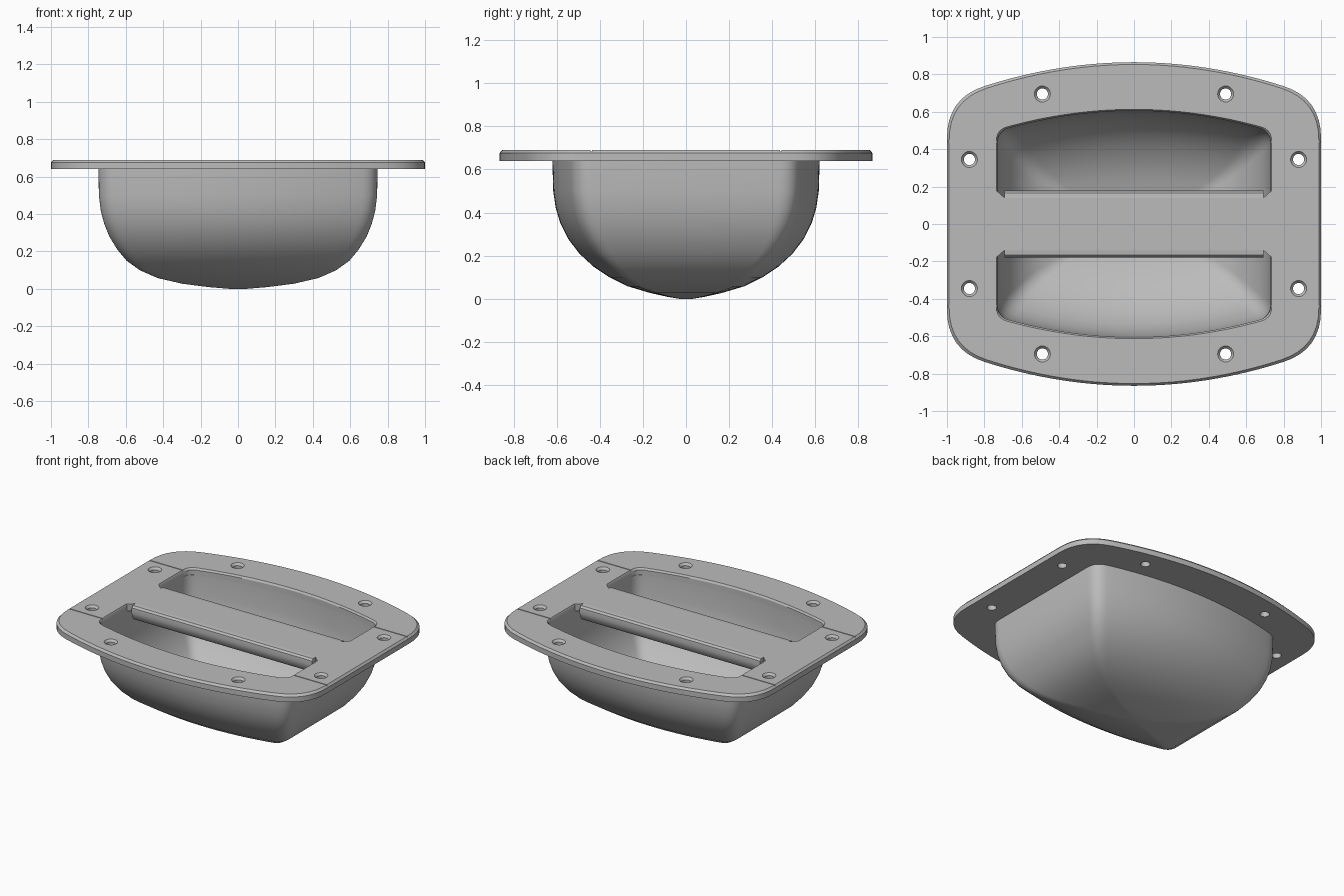
import bpy, bmesh, math

if "Cube" in bpy.data.objects:
    bpy.data.objects.remove(bpy.data.objects["Cube"])

grey = bpy.data.materials.new("satin grey")
grey.use_nodes = True
grey.diffuse_color = (0.5, 0.5, 0.5, 1)
grey.node_tree.nodes["Principled BSDF"].inputs["Base Color"].default_value = (0.5, 0.5, 0.5, 1)


def bowed_ring(wx, wy, bow, r, drop, z):
    """Closed outline with straight sides, bowed ends and rounded corners."""
    arc, corner = 14, 8
    x0 = wx - r
    q = [(x0 * i / arc, wy - bow * (x0 * i / arc / wx) ** 2) for i in range(arc + 1)]
    y0 = q[-1][1]
    cy = y0 - 2 * bow * x0 / wx ** 2 * r
    for i in range(1, corner + 1):
        t = i / corner
        a, b, c = (1 - t) ** 2, 2 * t * (1 - t), t * t
        q.append((a * x0 + (b + c) * wx, a * y0 + b * cy + c * (cy - drop)))
    half = q + [(x, -y) for x, y in reversed(q)]
    full = half + [(-x, y) for x, y in reversed(half[1:-1])]
    return [(x, y, z) for x, y in full]


def circle(x, y, r, z, n=24):
    return [(x + r * math.cos(math.tau * i / n), y + r * math.sin(math.tau * i / n), z)
            for i in range(n)]


def loft(name, rings):
    """Skin matching rings and cap both ends."""
    bm = bmesh.new()
    rows = [[bm.verts.new(p) for p in ring] for ring in rings]
    n = len(rows[0])
    for a, b in zip(rows, rows[1:]):
        for i in range(n):
            bm.faces.new((a[i], a[(i + 1) % n], b[(i + 1) % n], b[i]))
    bm.faces.new(rows[0])
    bm.faces.new(rows[-1])
    bmesh.ops.recalc_face_normals(bm, faces=bm.faces)
    mesh = bpy.data.meshes.new(name)
    bm.to_mesh(mesh)
    bm.free()
    mesh.materials.append(grey)
    ob = bpy.data.objects.new(name, mesh)
    bpy.context.collection.objects.link(ob)
    return ob


def activate(ob):
    bpy.ops.object.select_all(action='DESELECT')
    ob.select_set(True)
    bpy.context.view_layer.objects.active = ob


def cut(ob, cutter):
    activate(ob)
    mod = ob.modifiers.new("cut", 'BOOLEAN')
    mod.operation = 'DIFFERENCE'
    mod.solver = 'EXACT'
    mod.object = cutter
    bpy.ops.object.modifier_apply(modifier=mod.name)
    bpy.data.objects.remove(cutter)


TOP, UNDER = 0.69, 0.64

# Flange plate with a chamfered top edge
flange = loft("flange", [
    bowed_ring(1, 0.865, 0.2, 0.2, 0.215, UNDER),
    bowed_ring(1, 0.865, 0.2, 0.2, 0.215, TOP - 0.014),
    bowed_ring(0.988, 0.853, 0.2, 0.2, 0.21, TOP)])

# Hand opening, with the crossbar and its corner reliefs left standing
opening = loft("opening_cutter", [
    bowed_ring(0.73, 0.605, 0.11, 0.06, 0.06, z) for z in (0.6, TOP - 0.012)] + [
    bowed_ring(0.736, 0.613, 0.11, 0.06, 0.06, z) for z in (TOP, 0.75)])
edge = [(0.9, 0.178), (0.735, 0.178), (0.692, 0.14)]
bar = edge + [(-x, y) for x, y in reversed(edge)]
bar += [(x, -y) for x, y in reversed(bar)]
cut(opening, loft("bar_cutter", [[(x, y, z) for x, y in bar] for z in (0.5, 0.8)]))
cut(flange, opening)

# Countersunk screw holes and the seam grooves
for sx in (-1, 1):
    for sy in (-1, 1):
        for x, y in ((0.49, 0.695), (0.88, 0.345)):
            cut(flange, loft("hole_cutter", [
                circle(sx * x, sy * y, r, z)
                for r, z in ((0.03, 0.6), (0.03, TOP - 0.015), (0.043, TOP), (0.043, 0.73))]))
        lo, hi = sy * 0.44 - 0.003, sy * 0.44 + 0.003
        a, b = sx * 0.725, sx * 1.02
        cut(flange, loft("seam_cutter", [
            [(a, lo, z), (b, lo, z), (b, hi, z), (a, hi, z)] for z in (TOP - 0.006, 0.73)]))

# Curled grip lips along both edges of the crossbar
outer = [(0.14, 0.69), (0.165, 0.687), (0.177, 0.675), (0.18, 0.645),
         (0.174, 0.615), (0.155, 0.588), (0.125, 0.575)]
inner = [(0.127, 0.594), (0.143, 0.603), (0.155, 0.622), (0.16, 0.645), (0.14, 0.66)]
for side, sy in (("front", -1), ("back", 1)):
    loft(side + "_grip_lip", [[(x, sy * y, z) for y, z in outer + inner]
                              for x in (-0.692, 0.692)])

# Hollow bowl: outer skin up, then inner skin down
profile = [(0.0, 0.04, 0.03), (0.01, 0.16, 0.09), (0.028, 0.3, 0.17), (0.058, 0.43, 0.27),
           (0.1, 0.525, 0.355), (0.15, 0.595, 0.43), (0.21, 0.645, 0.495),
           (0.28, 0.688, 0.548), (0.35, 0.716, 0.583), (0.42, 0.734, 0.604),
           (0.5, 0.744, 0.616), (0.645, 0.746, 0.62)]


def bowl_ring(z, wx, wy):
    s = wy / 0.62
    return bowed_ring(wx, wy, 0.11 * s, 0.08 * s, 0.08 * s, z)


skin = [bowl_ring(*p) for p in profile]
lining = [bowl_ring(z + 0.016 * (1 - z / 0.645), wx - 0.015, wy - 0.014)
          for z, wx, wy in reversed(profile)]
loft("bowl", skin + lining)

# Smooth the curved surfaces, keep the corners crisp
for ob in list(bpy.context.collection.objects):
    if ob.type == 'MESH' and grey.name in ob.data.materials:
        activate(ob)
        bpy.ops.object.shade_smooth_by_angle(angle=math.radians(30))
